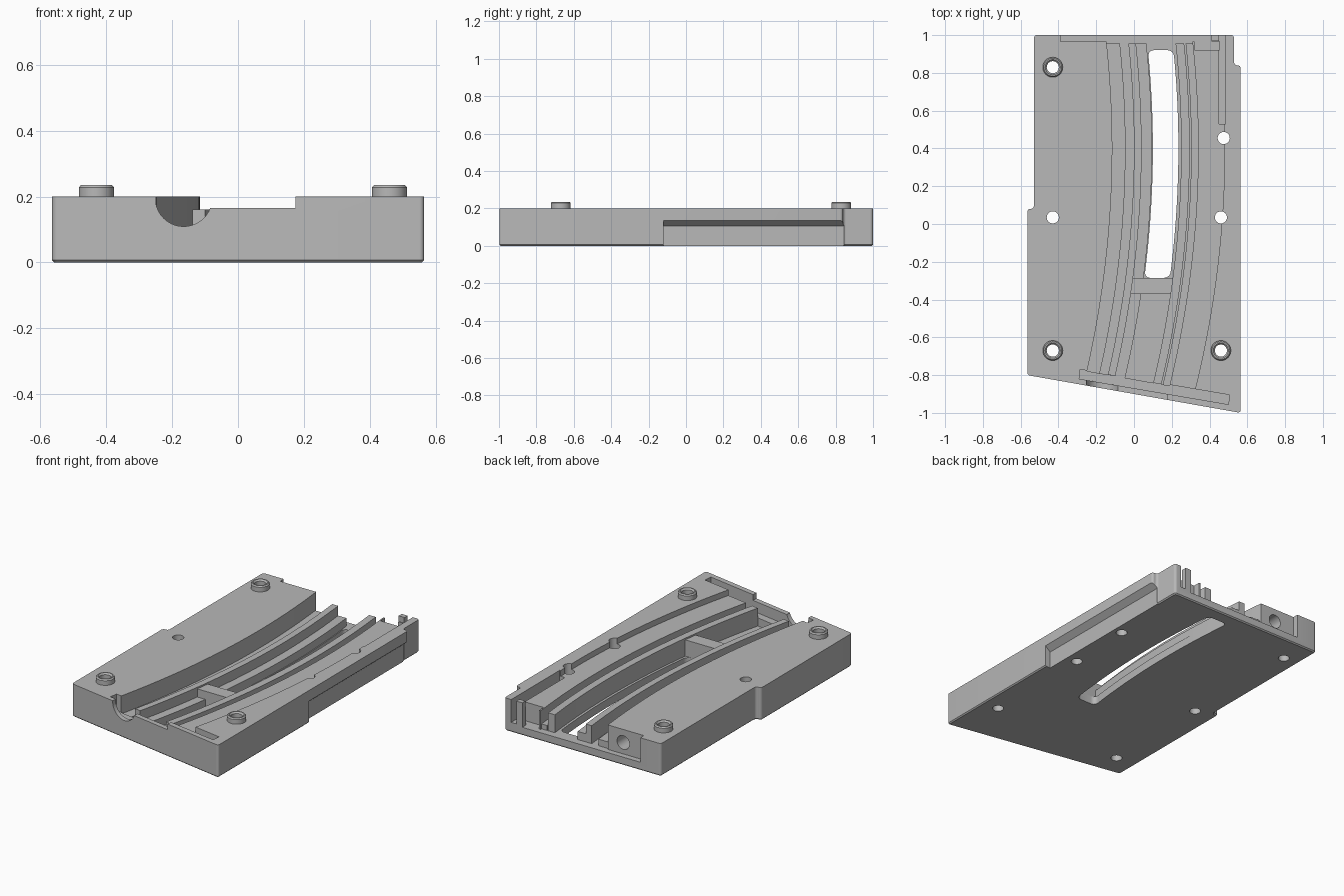
import bpy, bmesh, math
from mathutils import Matrix, Vector

if "Cube" in bpy.data.objects:
    bpy.data.objects.remove(bpy.data.objects["Cube"])

grey = bpy.data.materials.new("plain_grey")
grey.use_nodes = True
tone = (0.48, 0.48, 0.48, 1)
grey.diffuse_color = tone
grey.node_tree.nodes["Principled BSDF"].inputs["Base Color"].default_value = tone

TOP, FLOOR = 0.2, 0.05


def finish(name, bm):
    bmesh.ops.recalc_face_normals(bm, faces=bm.faces)
    mesh = bpy.data.meshes.new(name)
    bm.to_mesh(mesh)
    bm.free()
    mesh.materials.append(grey)
    ob = bpy.data.objects.new(name, mesh)
    bpy.context.scene.collection.objects.link(ob)
    return ob


def prism(name, pts, z0, z1, corner=0, chamfer=0):
    """Extruded outline with optional rounded corners and bottom chamfer."""
    bm = bmesh.new()
    face = bm.faces.new([bm.verts.new((x, y, z0)) for x, y in pts])
    new = bmesh.ops.extrude_face_region(bm, geom=[face])["geom"]
    bmesh.ops.translate(bm, vec=(0, 0, z1 - z0),
                        verts=[v for v in new if isinstance(v, bmesh.types.BMVert)])
    bmesh.ops.recalc_face_normals(bm, faces=bm.faces)
    if corner:
        sharp = [e for e in bm.edges if e.calc_face_angle(0) > 0.5
                 and abs(e.verts[0].co.z - e.verts[1].co.z) > 0.01]
        bmesh.ops.bevel(bm, geom=sharp, offset=corner, segments=5,
                        profile=0.5, affect='EDGES')
    if chamfer:
        low = [e for e in bm.edges if all(abs(v.co.z - z0) < 1e-5 for v in e.verts)]
        bmesh.ops.bevel(bm, geom=low, offset=chamfer, segments=1, affect='EDGES')
    return finish(name, bm)


def box(name, x0, x1, y0, y1, z0, z1):
    return prism(name, [(x0, y0), (x1, y0), (x1, y1), (x0, y1)], z0, z1)


def cylinder(name, r, a, b):
    a, b = Vector(a), Vector(b)
    bm = bmesh.new()
    turn = (b - a).to_track_quat('Z', 'Y').to_matrix().to_4x4()
    bmesh.ops.create_cone(bm, cap_ends=True, segments=40, radius1=r, radius2=r,
                          depth=(b - a).length,
                          matrix=Matrix.Translation((a + b) / 2) @ turn)
    return finish(name, bm)


def bow(x, y):
    return x - (y - 0.4) ** 2 / 10.4


def front_end(x):
    return -0.822 - 0.171 * x


def band(name, x0, x1, z0, z1, back, front=None, corner=0):
    """Curved strip between two bowed lines; the front follows the slanted edge."""
    def side(x):
        end = front_end(x - 0.14) if front is None else front
        ys = [end + (back - end) * i / 32 for i in range(33)]
        return [(bow(x, y), y) for y in ys]
    return prism(name, side(x1) + side(x0)[::-1], z0, z1, corner)


# Main body
outline = [(-0.565, -0.80), (0.565, -1.0), (0.565, 0.84), (0.53, 0.84),
           (0.53, 1.0), (-0.53, 1.0), (-0.53, 0.08), (-0.565, 0.08)]
body = prism("tray_body", outline, 0, TOP, corner=0.016, chamfer=0.007)

# Curved recess, cover shelf and long window
cuts = [
    band("channel_cut", -0.115, 0.34, FLOOR, 0.3, 0.98),
    band("shelf_cut", 0.33, 0.48, 0.165, 0.3, 0.97),
    band("window_cut", 0.10, 0.235, -0.1, 0.3, 0.92, -0.285, 0.03),
    # Back ledge and side slot
    box("back_ledge_cut", -0.39, 0.41, 0.965, 1.1, FLOOR, 0.3),
    box("back_pocket_cut", 0.32, 0.452, 0.92, 0.966, FLOOR, 0.3),
    box("side_slot_cut", 0.45, 0.485, 0.53, 1.1, 0.06, 0.3),
    # Slanted front groove, lowered lip and round notch
    prism("front_groove_cut", [(-0.29, -0.82), (0.50, -0.955),
                               (0.505, -0.905), (-0.285, -0.77)], 0.1, 0.3),
    box("front_lip_cut", -0.09, 0.175, -1.1, -0.845, 0.165, 0.3),
    cylinder("front_notch_cut", 0.086, (-0.165, -1.1, 0.195), (-0.165, -0.79, 0.195)),
    cylinder("back_bore_cut", 0.042, (-0.25, 1.1, 0.12), (-0.25, 0.72, 0.12)),
]

# Undercut along the left side, sketched in x and z and turned upright
undercut = prism("side_undercut", [(0.53, -0.1), (0.62, -0.1), (0.62, 0.182),
                                   (0.53, 0.105)], -0.845, 0.12)
undercut.data.transform(Matrix.Rotation(math.pi / 2, 4, 'X'))
cuts.append(undercut)

# Screw holes
bosses = [(-0.43, 0.83), (-0.43, -0.67), (0.46, -0.67)]
plain_holes = [(-0.43, 0.035), (0.475, 0.455), (0.46, 0.035)]
for x, y in bosses + plain_holes:
    cuts.append(cylinder("hole_cut", 0.032, (x, y, -0.1), (x, y, 0.4)))

bpy.context.view_layer.objects.active = body
for cutter in cuts:
    cutter.hide_render = True
    mod = body.modifiers.new(cutter.name, 'BOOLEAN')
    mod.operation = 'DIFFERENCE'
    mod.solver = 'EXACT'
    mod.object = cutter
    bpy.ops.object.modifier_apply(modifier=mod.name)
for cutter in cuts:
    bpy.data.objects.remove(cutter)

# Guide rails and steps inside the recess
parts = [body]
rails = [("outer_step", -0.125, -0.045, 0.09), ("right_rail", 0.0, 0.04, 0.16),
         ("right_rail_step", 0.039, 0.095, 0.10), ("left_rail", 0.25, 0.295, 0.16),
         ("left_step", 0.303, 0.345, 0.08)]
for name, x0, x1, z in rails:
    parts.append(band(name, x0, x1, 0.03, z, 0.955))
parts.append(band("cross_bar", 0.03, 0.26, 0.03, 0.15, -0.285, -0.37))

# Raised collars around the corner holes
profile = [(0.032, 0.19), (0.053, 0.19), (0.053, 0.228), (0.047, 0.235),
           (0.040, 0.235), (0.032, 0.226)]
for i, (x, y) in enumerate(bosses):
    bm = bmesh.new()
    n = 40
    rings = [[bm.verts.new((x + r * math.cos(math.tau * k / n),
                            y + r * math.sin(math.tau * k / n), z))
              for r, z in profile] for k in range(n)]
    for k in range(n):
        a, b = rings[k], rings[(k + 1) % n]
        for j in range(len(profile)):
            m = (j + 1) % len(profile)
            bm.faces.new((a[j], b[j], b[m], a[m]))
    parts.append(finish("screw_collar_%d" % (i + 1), bm))

# Smooth curved walls, keep edges crisp
bpy.ops.object.select_all(action='DESELECT')
for ob in parts:
    ob.select_set(True)
bpy.context.view_layer.objects.active = body
bpy.ops.object.shade_smooth_by_angle(angle=math.radians(30))
